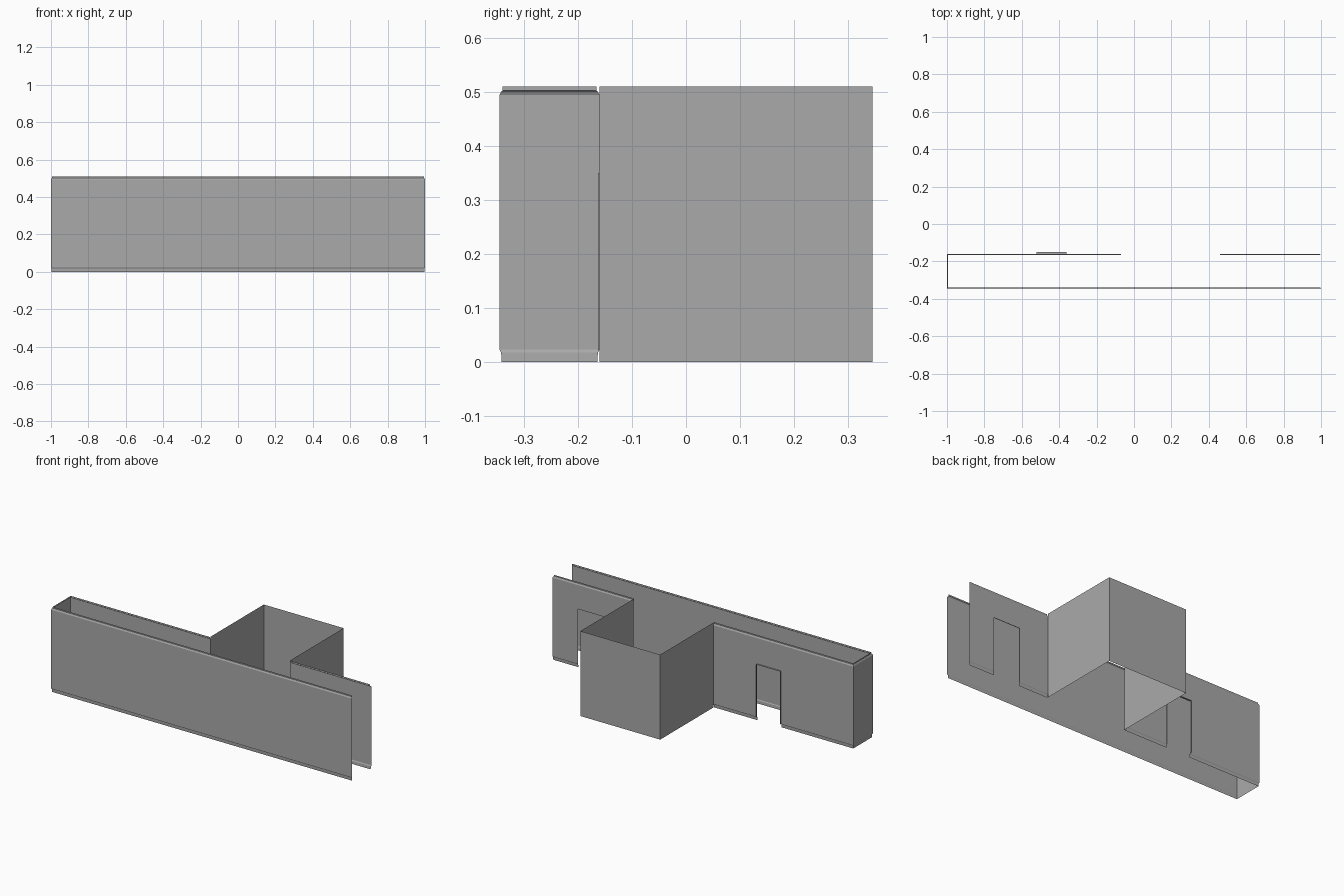
import bpy
import bmesh

cube = bpy.data.objects.get("Cube")
if cube:
    bpy.data.objects.remove(cube, do_unlink=True)

# Single grey for every wall
GREY = (0.4, 0.4, 0.4, 1.0)
mat = bpy.data.materials.new("wall grey")
mat.use_nodes = True
mat.diffuse_color = GREY
bsdf = mat.node_tree.nodes["Principled BSDF"]
bsdf.inputs["Base Color"].default_value = GREY
bsdf.inputs["Roughness"].default_value = 0.8

FRONT, BACK, ALCOVE_BACK = -0.345, -0.16, 0.345
ALCOVE = (-0.07, 0.46)
HEIGHT = 0.51

# Wall section as (inward offset, height): skirting, flat wall, cornice
TRIM = [(0.004, 0), (0.003, 0.018), (0, 0.023), (0, 0.494),
        (0.003, 0.5), (0.006, 0.502), (0.006, HEIGHT)]
PLAIN = [(0, 0), (0, HEIGHT)]


def wall(name, plan, section, door_column=None, door_top=None):
    """Sweep a section along plan points (x, y, inward x, inward y)."""
    rows = list(section)
    if door_top:
        rows = sorted(rows + [(0, door_top)], key=lambda r: r[1])
    bm = bmesh.new()
    grid = [[bm.verts.new((x + ix * off, y + iy * off, z)) for off, z in rows]
            for x, y, ix, iy in plan]
    for i in range(len(plan) - 1):
        for j in range(len(rows) - 1):
            if i == door_column and rows[j + 1][1] <= door_top:
                continue
            bm.faces.new((grid[i][j], grid[i][j + 1],
                          grid[i + 1][j + 1], grid[i + 1][j]))
    loose = [v for v in bm.verts if not v.link_faces]
    bmesh.ops.delete(bm, geom=loose, context='VERTS')
    return finish(name, bm)


def door_reveal(name, x0, x1, bottom, top, y0, y1):
    """Thin jambs and head lining a doorway."""
    bm = bmesh.new()
    outline = [(x0, bottom), (x0, top), (x1, top), (x1, bottom)]
    pairs = [[bm.verts.new((x, y, z)) for y in (y0, y1)] for x, z in outline]
    for a, b in zip(pairs, pairs[1:]):
        bm.faces.new((a[0], a[1], b[1], b[0]))
    return finish(name, bm)


def finish(name, bm):
    mesh = bpy.data.meshes.new(name)
    bm.to_mesh(mesh)
    bm.free()
    mesh.materials.append(mat)
    obj = bpy.data.objects.new(name, mesh)
    bpy.context.collection.objects.link(obj)
    return obj


# Corridor: long front wall, closed end and back wall with a doorway
wall("corridor_walls",
     [(1, FRONT, -1, 1), (-1, FRONT, 1, 1), (-1, BACK, 1, -1),
      (-0.52, BACK, 0, -1), (-0.36, BACK, 0, -1), (ALCOVE[0], BACK, 0, -1)],
     TRIM, door_column=3, door_top=0.34)

# Short back wall beyond the alcove, with the second doorway
wall("short_back_wall",
     [(ALCOVE[1], BACK, 0, -1), (0.655, BACK, 0, -1),
      (0.83, BACK, 0, -1), (1, BACK, -1, -1)],
     TRIM, door_column=1, door_top=0.35)

# Plain square alcove behind the corridor
wall("alcove_walls",
     [(ALCOVE[0], BACK, 0, 0), (ALCOVE[0], ALCOVE_BACK, 0, 0),
      (ALCOVE[1], ALCOVE_BACK, 0, 0), (ALCOVE[1], BACK, 0, 0)], PLAIN)

# Doorway linings
door_reveal("right_door_reveal", -0.52, -0.36, 0.022, 0.34, BACK, BACK + 0.011)
door_reveal("left_door_reveal", 0.655, 0.83, 0.022, 0.35, BACK, BACK - 0.003)
